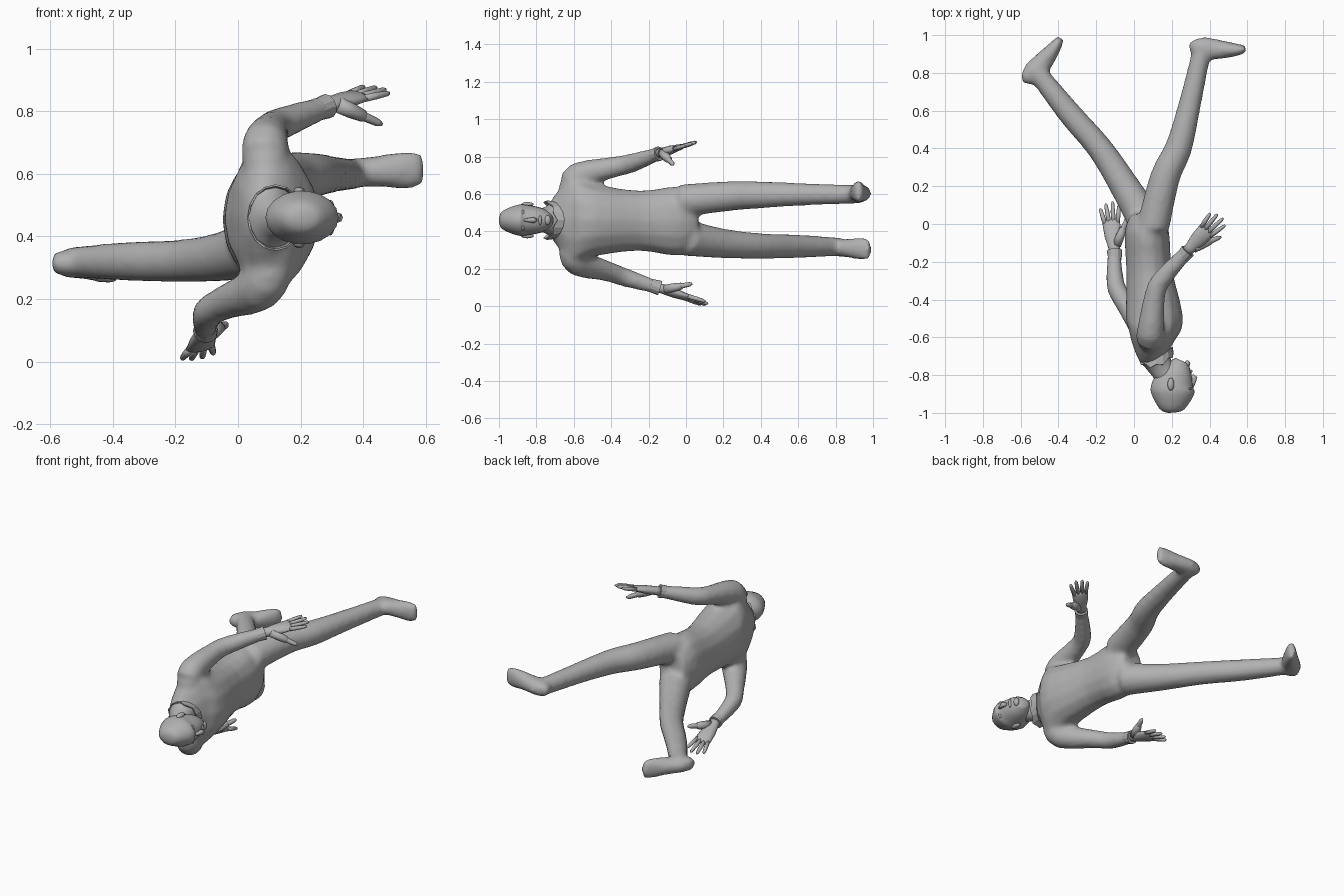
import bpy, bmesh, math
from mathutils import Vector, Matrix

if "Cube" in bpy.data.objects:
    bpy.data.objects.remove(bpy.data.objects["Cube"])

grey = bpy.data.materials.new("plain grey")
grey.diffuse_color = (0.44, 0.44, 0.44, 1)
grey.use_nodes = True
grey.node_tree.nodes["Principled BSDF"].inputs["Base Color"].default_value = grey.diffuse_color
Z = Vector((0, 0, 1))


def spline(keys, steps=3):
    """Smooth curve through key rings of any length."""
    keys = [Vector(k) for k in keys]
    p = [keys[0]] + keys + [keys[-1]]
    out = []
    for a, b, c, d in zip(p, p[1:], p[2:], p[3:]):
        for s in range(steps):
            t = s / steps
            out.append(b + (c - a) * t / 2 + (a * 2 - b * 5 + c * 4 - d) * t * t / 2
                       + (b * 3 - a - c * 3 + d) * t ** 3 / 2)
    return out + [keys[-1]]


def loft(bm, rings, up=Z, sides=14):
    """Skin ellipses (x, y, z, half size along up, half size sideways) along a path."""
    pts = [Vector(r[:3]) for r in rings]
    loops = []
    for i, r in enumerate(rings):
        t = (pts[min(i + 1, len(pts) - 1)] - pts[max(i - 1, 0)]).normalized()
        side = t.cross(up).normalized()
        top = side.cross(t)
        loops.append([bm.verts.new(pts[i] + top * r[3] * math.sin(k * math.tau / sides)
                                   + side * r[-1] * math.cos(k * math.tau / sides))
                      for k in range(sides)])
    for a, b in zip(loops, loops[1:]):
        for k in range(sides):
            j = (k + 1) % sides
            bm.faces.new((a[k], a[j], b[j], b[k]))
    bm.faces.new(loops[0])
    bm.faces.new(loops[-1])


def ball(bm, centre, size):
    m = Matrix.Translation(centre) @ Matrix.Diagonal((*size, 1))
    bmesh.ops.create_uvsphere(bm, u_segments=12, v_segments=8, radius=1, matrix=m)


def finish(bm, name, smooth=True):
    bmesh.ops.recalc_face_normals(bm, faces=bm.faces)
    for f in bm.faces:
        f.smooth = smooth
    me = bpy.data.meshes.new(name)
    bm.to_mesh(me)
    bm.free()
    me.materials.append(grey)
    ob = bpy.data.objects.new(name, me)
    bpy.context.collection.objects.link(ob)
    return ob


def limb(bm, *keys):
    loft(bm, spline(keys))


def foot(bm, heel, toe):
    """Wedge along the sole line, its thickness growing towards the ankle."""
    heel, toe = Vector(heel), Vector(toe)
    along = (toe - heel).normalized()
    out = Vector((-along.y, along.x, 0))
    shape = [(0, .032, .03), (.12, .06, .045), (.45, .055, .05), (.88, .03, .062), (1, .016, .045)]
    loft(bm, [(*(heel.lerp(toe, f) - out * thick), wide, thick)
              for f, thick, wide in spline(shape)])


# Body: torso, neck, arms, legs and feet fused into one skin
bm = bmesh.new()
limb(bm, (.06, .06, .46, .12, .08), (.068, -.04, .455, .188, .118),
     (.08, -.25, .457, .163, .122), (.108, -.5, .46, .2, .153),
     (.1, -.59, .462, .25, .125), (.1, -.68, .462, .16, .09),
     (.125, -.73, .46, .08, .072), (.195, -.84, .46, .055, .06))
# forward leg, then trailing leg
limb(bm, (.1, -.02, .565, .088), (.165, .25, .59, .08), (.235, .4, .595, .073),
     (.292, .62, .598, .061), (.362, .93, .598, .05))
foot(bm, (.325, 1.005, .6), (.598, .945, .615))
limb(bm, (.07, 0, .365, .097), (-.05, .2, .335, .08), (-.18, .4, .322, .069),
     (-.345, .59, .32, .064), (-.53, .825, .318, .05))
foot(bm, (-.615, .815, .315), (-.4, 1.0, .305))
# arms, the one at high z first
limb(bm, (.09, -.605, .63, .075), (.087, -.58, .695, .075), (.11, -.38, .745, .056),
     (.15, -.29, .765, .052), (.29, -.138, .818, .036))
limb(bm, (.1, -.605, .3, .075), (.07, -.58, .235, .075), (-.045, -.42, .187, .055),
     (-.098, -.32, .152, .05), (-.104, -.145, .098, .036))
body = finish(bm, "body")
remesh = body.modifiers.new("fuse", "REMESH")
remesh.mode = "VOXEL"
remesh.voxel_size = 0.015
remesh.use_smooth_shade = True
smooth = body.modifiers.new("soften", "SMOOTH")
smooth.factor = 0.5
smooth.iterations = 8


# Hands: flat palm, four fingers fanned across it, and a thumb
def finger(bm, base, tip, r, up):
    loft(bm, [(*base.lerp(tip, f), r * w) for f, w in ((0, 1), (.5, .95), (.9, .75), (1, .35))],
         up, 8)


def hand(name, wrist, knuckles, across, thumb):
    bm = bmesh.new()
    wrist, knuckles, across = Vector(wrist), Vector(knuckles), Vector(across).normalized()
    ahead = (knuckles - wrist).normalized()
    up = ahead.cross(across).normalized()
    loft(bm, [(*wrist.lerp(knuckles, f), a, b) for f, a, b in
              ((-.25, .026, .03), (0, .026, .031), (.5, .024, .044), (1, .017, .048), (1.15, .008, .04))],
         up, 12)
    for i, length in enumerate((.1, .118, .112, .09)):
        place = 1.5 - i
        base = knuckles + across * .0227 * place
        finger(bm, base, base + (ahead + across * .13 * place).normalized() * length, .0125, up)
    base, tip = wrist.lerp(knuckles, .1) + across * .015, Vector(thumb)
    finger(bm, base, base.lerp(tip, .65), .026, up)
    finger(bm, base, tip, .017, up)
    finish(bm, name)


hand("upper_hand", (.3, -.125, .822), (.38, -.04, .848), (.68, -.7, -.22), (.46, -.068, .757))
hand("lower_hand", (-.105, -.125, .092), (-.12, .005, .047), (.95, .1, .2), (-.035, .032, .12))

# Cuffs: short bands round the wrists
bm = bmesh.new()
loft(bm, [(.25, -.182, .803, .035), (.285, -.143, .816, .04)], sides=12)
loft(bm, [(-.1, -.19, .112, .035), (-.104, -.14, .097, .04)], sides=12)
finish(bm, "cuffs", False)

# Head: skull tapering to the chin (x, y, half width, half depth)
bm = bmesh.new()
skull = [(.2, -.999, .015, .02), (.2, -.98, .05, .065), (.204, -.9, .083, .113),
         (.208, -.85, .082, .11), (.235, -.77, .064, .075), (.255, -.725, .032, .038)]
loft(bm, [(x, y, .46, w, d) for x, y, w, d in spline(skull)], sides=18)
finish(bm, "head")

# Face: nose, lips, chin, and paired ears, brows and eyes
bm = bmesh.new()
loft(bm, [(.305, -.868, .46, .008), (.316, -.835, .46, .012),
          (.32, -.815, .46, .016), (.306, -.802, .46, .01)], sides=8)
ball(bm, (.298, -.78, .46), (.012, .009, .026))
ball(bm, (.282, -.74, .46), (.016, .018, .026))
for s in (-1, 1):
    ball(bm, (.195, -.848, .46 + s * .085), (.018, .034, .012))
    ball(bm, (.295, -.872, .46 + s * .033), (.012, .008, .024))
    ball(bm, (.289, -.852, .46 + s * .031), (.01, .008, .014))
finish(bm, "face_features")

# Collar: thin open flared band, dipping at the throat
bm = bmesh.new()
n = 16
rows = []
for grow, lift, zig in ((1.0, .02, 0), (1.06, -.025, .008)):
    rows.append([bm.verts.new((.12 + .085 * grow * math.cos(t),
                               -.69 - .035 * math.sin(t) ** 2 + .02 * math.cos(t) + lift + zig * (-1) ** k,
                               .46 + .1 * grow * math.sin(t)))
                 for k in range(n) for t in [k * math.tau / n]])
for k in range(n):
    j = (k + 1) % n
    bm.faces.new((rows[0][k], rows[0][j], rows[1][j], rows[1][k]))
collar = finish(bm, "collar", False)
collar.modifiers.new("cloth", "SOLIDIFY").thickness = 0.006
